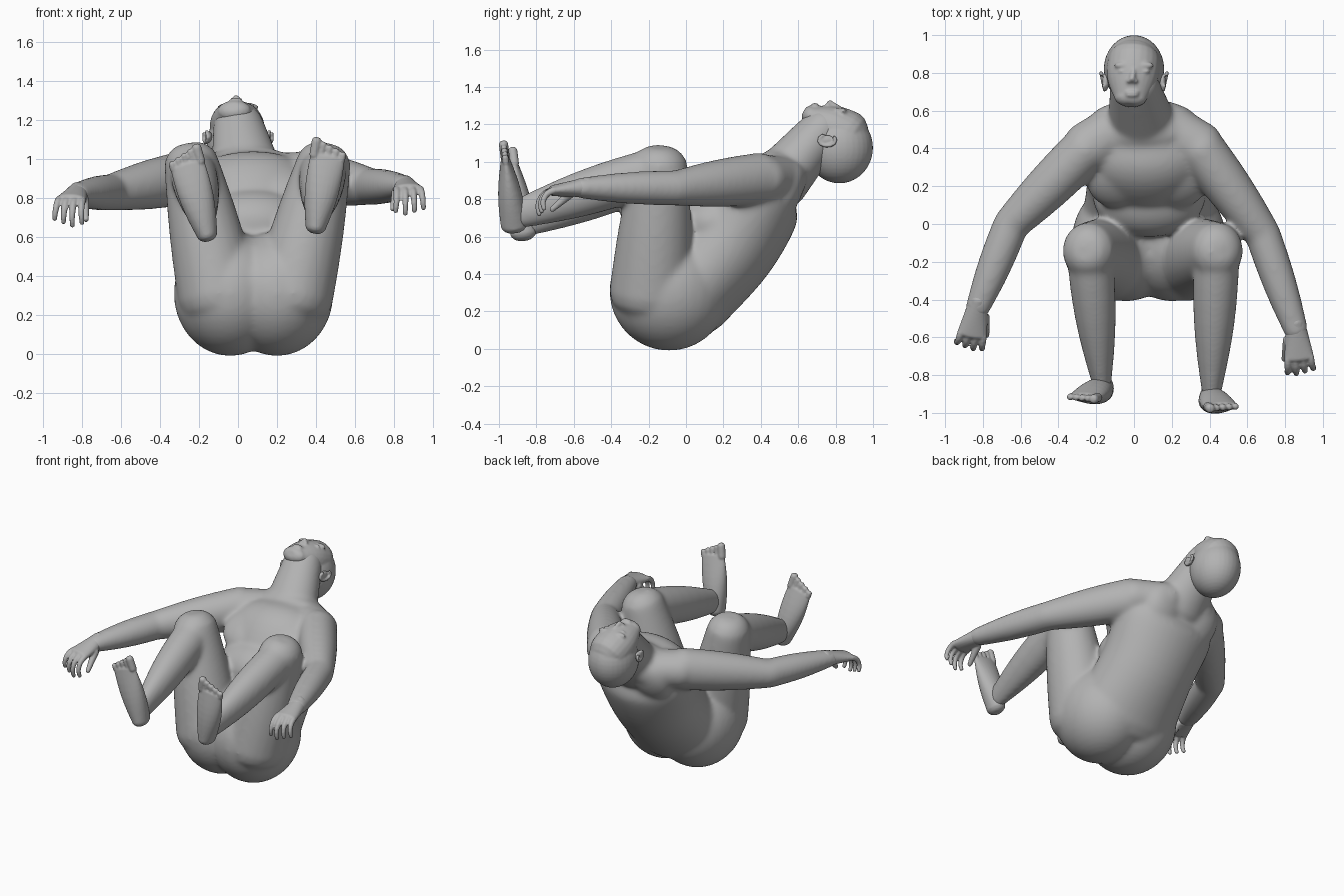
import bpy, bmesh, math
from mathutils import Vector, Matrix

if "Cube" in bpy.data.objects:
    bpy.data.objects.remove(bpy.data.objects["Cube"])

grey_skin = bpy.data.materials.new("grey_skin")
grey_skin.use_nodes = True
grey_skin.diffuse_color = (.45, .45, .45, 1)
shader = grey_skin.node_tree.nodes["Principled BSDF"]
shader.inputs["Base Color"].default_value = grey_skin.diffuse_color


def tube(bm, rows, side=(1, 0, 0), sides=24):
    """Closed elliptical tube with domed ends; each row holds a centre, a width and a depth."""
    centres = [Vector(row[:3]) for row in rows]
    last = len(rows) - 1
    angles = [math.tau * k / sides for k in range(sides)]
    rings = []

    def add_ring(centre, axis, width, depth):
        across = Vector(side)
        across = (across - axis * across.dot(axis)).normalized()
        other = axis.cross(across)
        rings.append([bm.verts.new(centre + across * math.cos(a) * width + other * math.sin(a) * depth)
                      for a in angles])

    for i, (centre, row) in enumerate(zip(centres, rows)):
        axis = (centres[min(i + 1, last)] - centres[max(i - 1, 0)]).normalized()
        width, depth = row[3], row[4]
        height = min(width, depth) * .8
        tilts = [math.radians(angle) for angle in (65, 45, 20)]
        if i == 0:
            for tilt in tilts:
                add_ring(centre - axis * height * math.sin(tilt), axis,
                         width * math.cos(tilt), depth * math.cos(tilt))
        add_ring(centre, axis, width, depth)
        if i == last:
            for tilt in reversed(tilts):
                add_ring(centre + axis * height * math.sin(tilt), axis,
                         width * math.cos(tilt), depth * math.cos(tilt))
    for low, high in zip(rings, rings[1:]):
        for k in range(sides):
            n = (k + 1) % sides
            bm.faces.new((low[k], low[n], high[n], high[k]))
    bm.faces.new(rings[0])
    bm.faces.new(rings[-1])


def spline(stations, steps=6):
    """Catmull-Rom rows through a few stations."""
    p = [Vector(s) for s in stations]
    p = [2 * p[0] - p[1], *p, 2 * p[-1] - p[-2]]
    rows = []
    for a, b, c, d in zip(p, p[1:], p[2:], p[3:]):
        for i in range(steps):
            t = i / steps
            rows.append(b + (c - a) * t / 2 + (2 * a - 5 * b + 4 * c - d) * t ** 2 / 2
                        + (3 * b - a - 3 * c + d) * t ** 3 / 2)
    return rows + [p[-2]]


def limb(bm, start, end, width, depth, swell=0, side=(1, 0, 0)):
    """Straight tapered limb with a muscle swelling in the middle."""
    a, b = Vector((*start, width[0], depth[0])), Vector((*end, width[1], depth[1]))
    rows = []
    for i in range(9):
        t = i / 8
        bulge = swell * math.sin(math.pi * t)
        rows.append(a.lerp(b, t) + Vector((0, 0, 0, bulge, bulge)))
    tube(bm, rows, side)


def blob(bm, centre, radii, tilt=0):
    matrix = (Matrix.Translation(centre) @ Matrix.Rotation(tilt, 4, 'X')
              @ Matrix.Diagonal((*radii, 1)))
    bmesh.ops.create_uvsphere(bm, u_segments=32, v_segments=20, radius=1, matrix=matrix)


def finish(bm, name, voxel, smoothing):
    bmesh.ops.recalc_face_normals(bm, faces=bm.faces)
    mesh = bpy.data.meshes.new(name)
    bm.to_mesh(mesh)
    bm.free()
    mesh.materials.append(grey_skin)
    part = bpy.data.objects.new(name, mesh)
    bpy.context.collection.objects.link(part)
    fuse = part.modifiers.new("fuse", 'REMESH')
    fuse.mode = 'VOXEL'
    fuse.voxel_size = voxel
    fuse.use_smooth_shade = True
    soften = part.modifiers.new("soften", 'SMOOTH')
    soften.factor = .5
    soften.iterations = smoothing


def make_hand(name, wrist, ahead, s):
    bm = bmesh.new()
    ahead = ahead.normalized()
    thumbward = Vector((-s, 0, 0))
    thumbward = (thumbward - ahead * thumbward.dot(ahead)).normalized()
    down = ahead.cross(thumbward) * s
    if down.z > 0:
        down.negate()

    def at(forward, sideways, drop):
        return wrist + ahead * forward + thumbward * sideways + down * drop

    # Palm
    limb(bm, at(-.05, 0, 0), at(.14, 0, 0), (.05, .08), (.055, .03), side=thumbward)
    # Fingers curl along an arc
    for i in range(4):
        sideways = .06 - .04 * i
        reach = .09 - .01 * abs(i - 1)
        rows = []
        for k in range(8):
            bend = k * .27
            radius = .02 - k * .001
            point = at(.14 + reach * math.sin(bend), sideways * (1 + k * .03),
                       reach * (1 - math.cos(bend)))
            rows.append((*point, radius, radius))
        tube(bm, rows, thumbward, 12)
    # Thumb
    limb(bm, at(.04, .05, .02), at(.15, .08, .1), (.026, .015), (.026, .015), side=down)
    finish(bm, name, .007, 2)


def make_foot(name, heel, ball, s):
    bm = bmesh.new()
    limb(bm, heel, ball, (.055, .09), (.07, .025), .015)
    along = (ball - heel).normalized()
    inward = Vector((-s, 0, 0))
    inward = (inward - along * inward.dot(along)).normalized()
    # Toes shrink outward from the big toe
    for i in range(5):
        radius = .025 if i == 0 else .018
        base = ball + inward * (.07 - .036 * i)
        tip = base + along * (.075 - .012 * i)
        limb(bm, base, tip, (radius, radius), (radius, radius))
    finish(bm, name, .007, 2)


# Pelvis, curled torso, belly, neck and groin
body = bmesh.new()
tube(body, spline([(.08, 0, .3, .36, .26), (.08, .23, .57, .33, .27),
                   (.06, .39, .83, .35, .25), (.05, .5, .95, .25, .13)]), sides=40)
blob(body, (.08, .15, .67), (.3, .22, .18))
blob(body, (.09, -.15, .36), (.22, .23, .18))
limb(body, (.05, .5, .9), (0, .74, 1.18), (.19, .13), (.16, .12))
blob(body, (.09, -.16, .54), (.06, .06, .06))

for s, label in ((1, "left"), (-1, "right")):
    # Buttock, chest muscle and shoulder blade
    blob(body, (.08 + s * .12, -.09, .31), (.29, .32, .32))
    blob(body, (.07 + s * .15, .22, .86), (.17, .16, .08), .6)
    blob(body, (.05 + s * .14, .53, .84), (.15, .09, .17), -.4)

    # Folded leg; the right one sits lower and further back
    shift = Vector((0, .05, -.04)) * (1 - s) / 2
    hip = Vector((.09 + s * .19, -.19, .3))
    knee = Vector((.1 + s * .34, -.14, .98))
    ankle = Vector((.12 + s * .29, -.9, .72)) + shift
    limb(body, hip, knee, (.21, .14), (.22, .15), .01)
    limb(body, knee + Vector((0, .03, -.01)), ankle, (.12, .05), (.12, .08), .025)
    heel = Vector((.12 + s * .28, -.92, .66)) + shift
    ball = Vector((.1 + s * .36, -.965, 1.01)) + shift
    make_foot(label + "_foot", heel, ball, s)

    # Outstretched arm
    if s > 0:
        elbow, wrist, ahead = (.68, -.05, .86), (.86, -.57, .86), (.1, -1, -.1)
    else:
        elbow, wrist, ahead = (-.65, 0, .83), (-.83, -.45, .82), (-.2, -1, -.2)
    shoulder = Vector((.05 + s * .3, .4, .91))
    limb(body, (.05 + s * .1, .52, .91), shoulder, (.12, .13), (.14, .14), side=(0, 0, 1))
    limb(body, shoulder, elbow, (.14, .095), (.13, .095), .01, (0, 0, 1))
    limb(body, elbow, wrist, (.095, .055), (.095, .065), .01, (0, 0, 1))
    make_hand(label + "_hand", Vector(wrist), Vector(ahead), s)

    # Ear: curved rim around a shallow bowl
    ear = bmesh.new()
    rim = []
    for k in range(9):
        a = k * .6 - .6
        rim.append((s * (.165 + .01 * math.cos(a)), .755 + .045 * math.cos(a),
                    1.115 - .03 * math.sin(a), .01, .01))
    tube(ear, rim, sides=12)
    blob(ear, (s * .15, .75, 1.115), (.018, .045, .028))
    finish(ear, label + "_ear", .006, 2)
finish(body, "body", .012, 25)

# Head: skull and upturned face
head = bmesh.new()
blob(head, (0, .82, 1.075), (.16, .18, .19))
limb(head, (-.02, .665, 1.25), (0, .86, 1.14), (.085, .14), (.055, .135), .02)
# Nose
limb(head, (0, .82, 1.285), (-.01, .765, 1.312), (.012, .018), (.015, .02))
for s in (-1, 1):
    # Nostril, brow, eye and lip
    blob(head, (-.01 + s * .018, .757, 1.305), (.013, .013, .012))
    blob(head, (s * .06, .84, 1.268), (.045, .018, .02))
    blob(head, (s * .06, .808, 1.275), (.024, .01, .016))
    blob(head, (-.01, .69 + s * .008, 1.305), (.035, .008, .01))
finish(head, "head", .008, 5)
